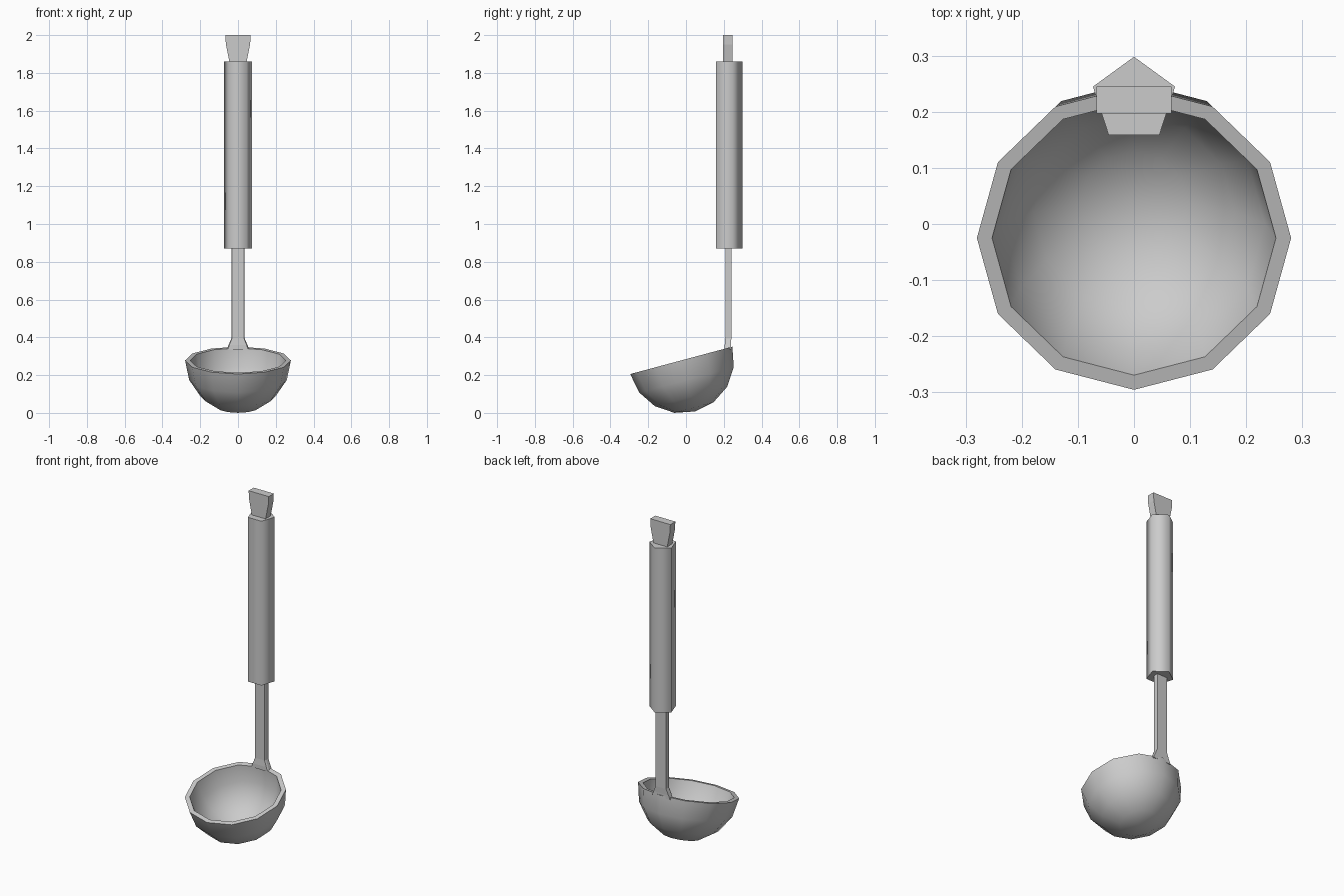
import bpy
import bmesh
from math import sin, cos, pi, radians
from mathutils import Matrix

cube = bpy.data.objects.get("Cube")
if cube:
    bpy.data.objects.remove(cube, do_unlink=True)

# Single brushed metal colour
metal = bpy.data.materials.new("light_grey_metal")
metal.use_nodes = True
grey = (0.6, 0.6, 0.6, 1)
metal.diffuse_color = grey
metal.node_tree.nodes["Principled BSDF"].inputs["Base Color"].default_value = grey


def finish(name, bm, smooth_angle=None):
    bmesh.ops.recalc_face_normals(bm, faces=bm.faces)
    mesh = bpy.data.meshes.new(name)
    bm.to_mesh(mesh)
    bm.free()
    mesh.materials.append(metal)
    obj = bpy.data.objects.new(name, mesh)
    bpy.context.collection.objects.link(obj)
    if smooth_angle:
        bpy.ops.object.select_all(action="DESELECT")
        obj.select_set(True)
        bpy.context.view_layer.objects.active = obj
        bpy.ops.object.shade_smooth_by_angle(angle=radians(smooth_angle))
    return obj


def loft(name, sections, smooth_angle=None):
    """Skin a stack of equally sized point loops and cap both ends."""
    bm = bmesh.new()
    loops = [[bm.verts.new(p) for p in s] for s in sections]
    n = len(loops[0])
    for a, b in zip(loops, loops[1:]):
        for i in range(n):
            j = (i + 1) % n
            bm.faces.new((a[i], a[j], b[j], b[i]))
    bm.faces.new(loops[0][::-1])
    bm.faces.new(loops[-1])
    return finish(name, bm, smooth_angle)


# Bowl: outer and inner hemispheres joined by a flat rim, tilted to the front
SEGMENTS, RINGS = 12, 4
OUTER, INNER = 0.28, 0.253
profile = [(OUTER, k) for k in range(RINGS, -1, -1)]
profile += [(INNER, k) for k in range(RINGS + 1)]
bm = bmesh.new()
chain = []
for radius, k in profile:
    a = k * pi / 2 / RINGS
    chain.append(bm.verts.new((radius * cos(a), 0, -radius * sin(a))))
edges = [bm.edges.new(pair) for pair in zip(chain, chain[1:])]
bmesh.ops.spin(bm, geom=chain + edges, cent=(0, 0, 0), axis=(0, 0, 1),
               angle=2 * pi, steps=SEGMENTS, use_duplicate=False)
bmesh.ops.remove_doubles(bm, verts=bm.verts, dist=0.0005)
bmesh.ops.transform(bm, verts=bm.verts, matrix=Matrix.Translation(
    (0, -0.025, 0.278)) @ Matrix.Rotation(radians(15), 4, "X"))
finish("bowl", bm, 40)


# Stem: flat bar with chamfered front edges, flaring where it meets the rim
def bar(z, half, front, back):
    edge = front + 0.3 * (back - front)
    return [(-half * 0.9, front, z), (half * 0.9, front, z), (half, edge, z),
            (half, back, z), (-half, back, z), (-half, edge, z)]


loft("stem", [bar(0.335, 0.06, 0.205, 0.238), bar(0.36, 0.05, 0.205, 0.238),
              bar(0.395, 0.035, 0.208, 0.24), bar(0.9, 0.035, 0.208, 0.24)])

# Handle: five-sided grip with softened side shading
loft("handle", [[(0.077 * cos(t), 0.221 + 0.077 * sin(t), z)
                 for t in (pi / 2 + i * 2 * pi / 5 for i in range(5))]
                for z in (0.87, 1.86)], 80)


# Hanging tab: thin plate widening upwards
def plate(z, half):
    return [(-half, 0.197, z), (half, 0.197, z), (half, 0.245, z), (-half, 0.245, z)]


loft("hanging_tab", [plate(1.85, 0.045), plate(1.86, 0.046),
                     plate(1.95, 0.064), plate(2.0, 0.067)])
